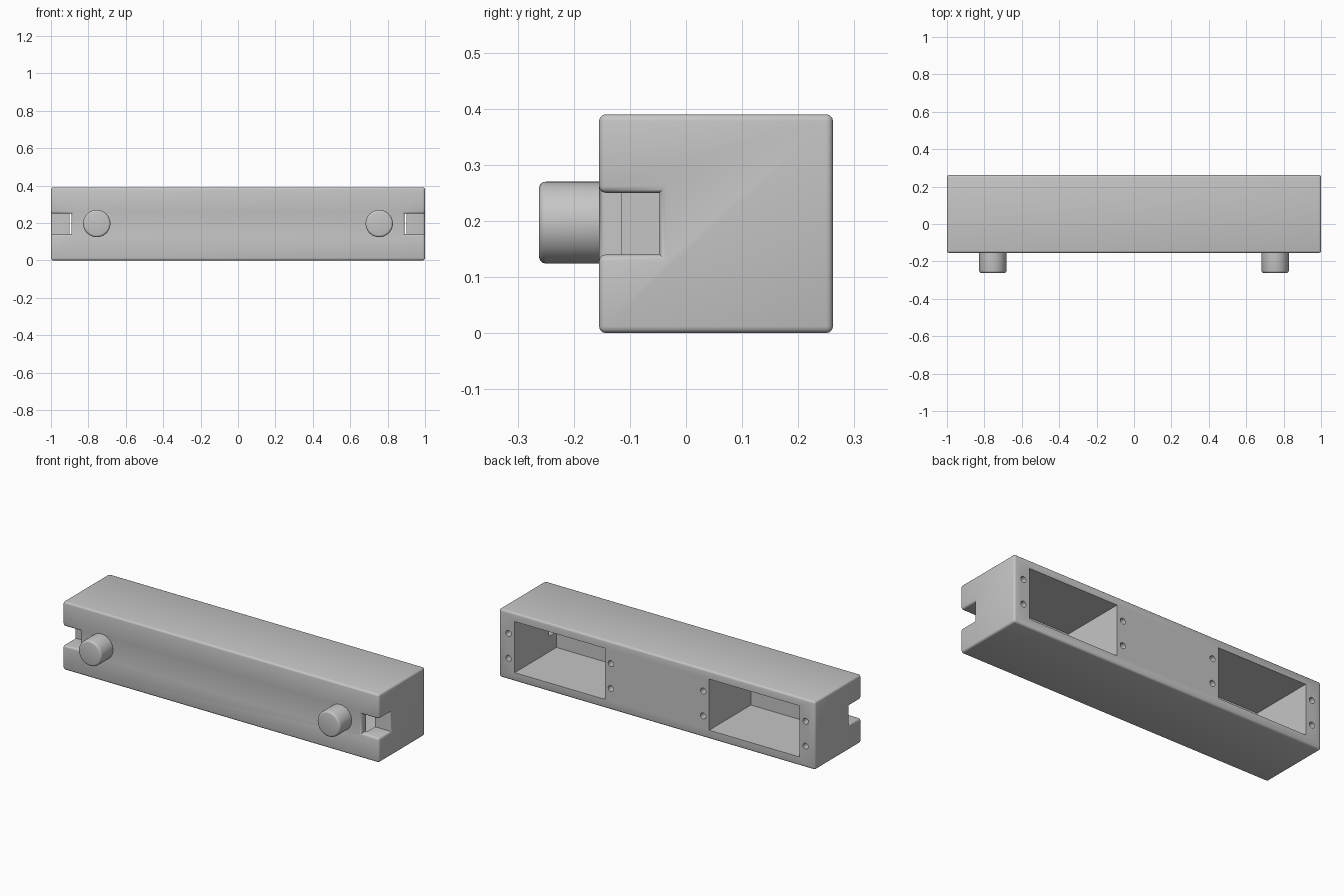
import bpy, bmesh, math
from mathutils import Matrix, Vector

cube = bpy.data.objects.get("Cube")
if cube:
    bpy.data.objects.remove(cube, do_unlink=True)

COLOR = (0.56, 0.56, 0.56, 1)
grey = bpy.data.materials.new("plain_grey")
grey.use_nodes = True
grey.diffuse_color = COLOR
grey.node_tree.nodes["Principled BSDF"].inputs["Base Color"].default_value = COLOR

FRONT, BACK, HEIGHT = -0.155, 0.262, 0.39
ROUND = 0.012


def make(name, bm):
    mesh = bpy.data.meshes.new(name)
    bm.to_mesh(mesh)
    bm.free()
    mesh.materials.append(grey)
    obj = bpy.data.objects.new(name, mesh)
    bpy.context.collection.objects.link(obj)
    return obj


def box(name, low, high):
    low, high = Vector(low), Vector(high)
    bm = bmesh.new()
    bmesh.ops.create_cube(bm, size=1, matrix=Matrix.Translation((low + high) / 2)
                          @ Matrix.Diagonal((*(high - low), 1)))
    return make(name, bm)


def rod(name, x, z, radius, y0, y1, sides, rounded=False):
    bm = bmesh.new()
    bmesh.ops.create_cone(bm, cap_ends=True, segments=sides, radius1=radius,
                          radius2=radius, depth=y1 - y0,
                          matrix=Matrix.Translation((x, (y0 + y1) / 2, z))
                          @ Matrix.Rotation(math.pi / 2, 4, 'X'))
    if rounded:
        rim = [e for e in bm.edges if all(v.co.y < y0 + 0.001 for v in e.verts)]
        bmesh.ops.bevel(bm, geom=rim, offset=ROUND, segments=3, profile=0.5, affect='EDGES')
    return make(name, bm)


def select(obj):
    bpy.ops.object.select_all(action='DESELECT')
    obj.select_set(True)
    bpy.context.view_layer.objects.active = obj


def cut(target, cutters):
    for cutter in cutters:
        cutter.hide_render = True
        select(target)
        mod = target.modifiers.new("cut", 'BOOLEAN')
        mod.operation, mod.solver, mod.object = 'DIFFERENCE', 'EXACT', cutter
        bpy.ops.object.modifier_apply(modifier=mod.name)
        bpy.data.objects.remove(cutter, do_unlink=True)


def mirrored_box(name, x0, x1, y0, y1, z0, z1):
    return [box(name, (min(s * x0, s * x1), y0, z0), (max(s * x0, s * x1), y1, z1))
            for s in (-1, 1)]


# Main block with a notch in each front end
body = box("body", (-1, FRONT, 0), (1, BACK, HEIGHT))
cut(body, mirrored_box("notch_cutter", 0.89, 1.1, FRONT - 0.1, -0.047, 0.14, 0.25))

# Round only the outward edges
bm = bmesh.new()
bm.from_mesh(body.data)
bmesh.ops.dissolve_limit(bm, angle_limit=0.01, verts=bm.verts, edges=bm.edges)
edges = [e for e in bm.edges if e.is_manifold and e.is_convex and e.calc_face_angle() > 0.5]
bmesh.ops.bevel(bm, geom=edges, offset=ROUND, segments=3, profile=0.5, affect='EDGES')
bm.to_mesh(body.data)
bm.free()

# Rear pockets, which break through into the notches
cut(body, mirrored_box("pocket_cutter", 0.33, 0.9, -0.115, BACK + 0.1, 0.05, 0.342))

# Screw holes on both sides of each pocket
cut(body, [rod("hole_cutter", s * x, z, 0.017, BACK - 0.1, BACK + 0.05, 20)
           for s in (-1, 1) for x in (0.292, 0.94) for z in (0.122, 0.264)])

# Round pegs on the front
pegs = [rod(name, x, 0.197, 0.073, -0.262, FRONT + 0.01, 48, True)
        for name, x in (("right_peg", -0.755), ("left_peg", 0.755))]

for obj in [body] + pegs:
    select(obj)
    bpy.ops.object.shade_smooth_by_angle(angle=math.radians(35))
